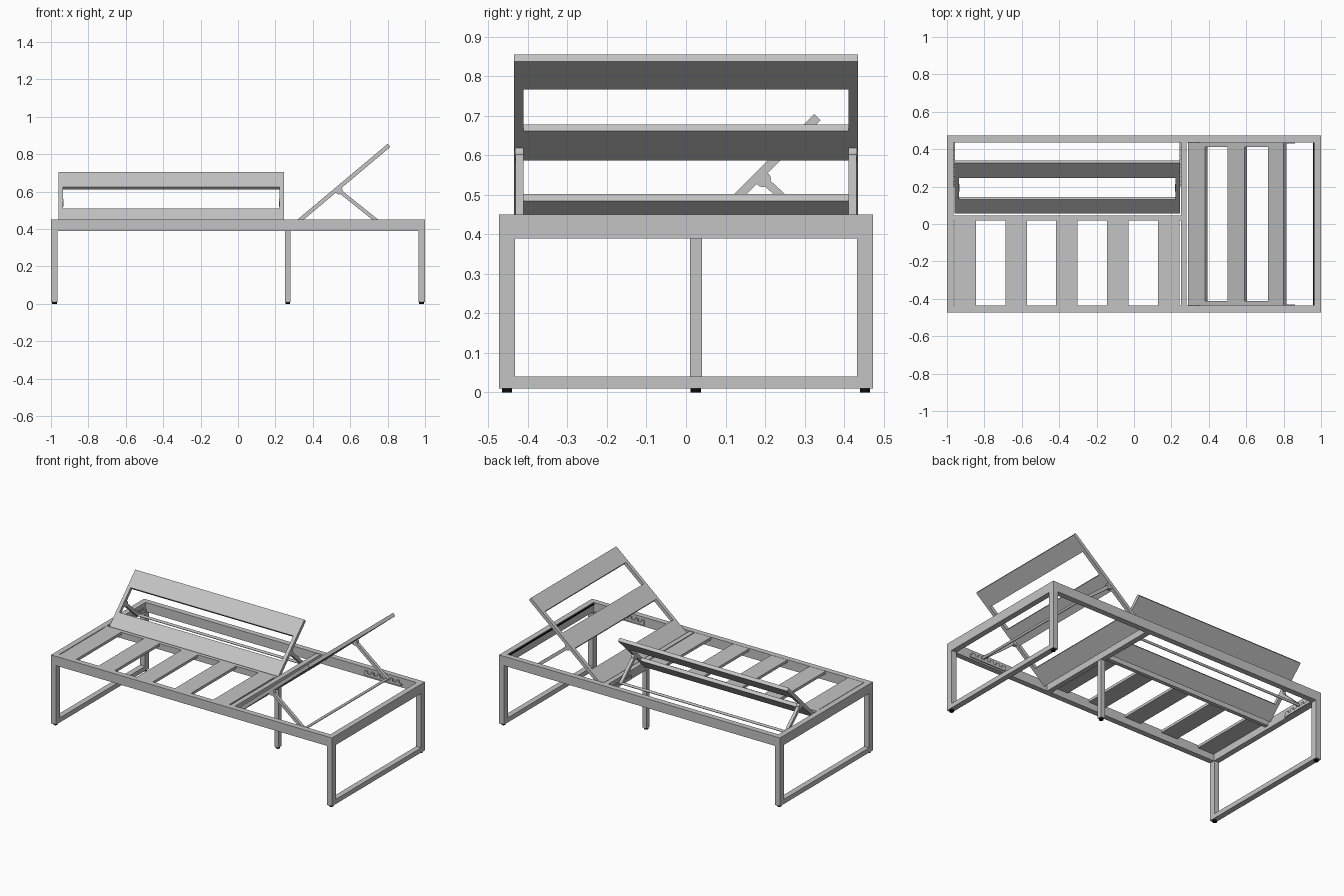
import bpy
from math import radians
from mathutils import Matrix, Vector

if "Cube" in bpy.data.objects:
    bpy.data.objects.remove(bpy.data.objects["Cube"])


def material(name, value):
    m = bpy.data.materials.new(name)
    m.use_nodes = True
    m.diffuse_color = (value, value, value, 1)
    m.node_tree.nodes["Principled BSDF"].inputs["Base Color"].default_value = (value, value, value, 1)
    return m


GREY = material("light grey metal", 0.55)
BLACK = material("black rubber", 0.004)


def box(name, x, y, z, mat=GREY, matrix=Matrix()):
    """Box spanning the given (low, high) ranges, placed by a matrix."""
    bpy.ops.mesh.primitive_cube_add(size=1)
    ob = bpy.context.object
    ob.name = name
    centre = Vector([(a + b) / 2 for a, b in (x, y, z)])
    size = Matrix.Diagonal([b - a for a, b in (x, y, z)] + [1])
    ob.data.transform(matrix @ Matrix.Translation(centre) @ size)
    ob.data.materials.append(mat)
    return ob


def rod(name, p, q, radius, mat=GREY, sides=16):
    """Round bar from p to q."""
    p, q = Vector(p), Vector(q)
    bpy.ops.mesh.primitive_cylinder_add(radius=radius, depth=(q - p).length, vertices=sides)
    ob = bpy.context.object
    ob.name = name
    turn = (q - p).to_track_quat("Z", "Y").to_matrix().to_4x4()
    ob.data.transform(Matrix.Translation((p + q) / 2) @ turn)
    ob.data.materials.append(mat)
    bpy.ops.object.shade_smooth_by_angle()
    return ob


# Outer frame, end leg loops and feet
T = 0.036
HALF = 0.473
TOP, UNDER = 0.45, 0.39
for side, s in (("front", -1), ("back", 1)):
    box(side + "_rail", (-1, 1), sorted((s * HALF, s * (HALF - T))), (UNDER, TOP))
for side, s in (("right", -1), ("left", 1)):
    xs = sorted((s, s * (1 - T)))
    box(side + "_end_rail", xs, (T - HALF, HALF - T), (UNDER, TOP))
    box(side + "_floor_bar", xs, (0.04 - HALF, HALF - 0.04), (0.01, 0.04))
    for end, e in (("front", -1), ("back", 1)):
        box(f"{side}_{end}_leg", xs, sorted((e * HALF, e * (HALF - 0.04))), (0.01, UNDER))
        x, y = s * 0.982, e * 0.453
        rod(f"{side}_{end}_foot", (x, y, 0), (x, y, 0.012), 0.013, BLACK)

# Inner beams and middle leg
box("cross_beam", (0.25, 0.282), (T - HALF, HALF - T), (UNDER, 0.447))
box("long_beam", (T - 1, 0.25), (0.02, 0.045), (0.41, 0.449))
box("middle_leg", (0.252, 0.28), (0.01, 0.04), (0.01, UNDER))
rod("middle_foot", (0.266, 0.025, 0), (0.266, 0.025, 0.012), 0.013, BLACK)
box("end_gap_strip", (0.958, 0.964), (T - HALF, HALF - T), (0.437, 0.445), BLACK)

# Seat slats
for i in range(5):
    x = -0.96 + i * 0.272
    box(f"seat_slat_{i + 1}", (x, x + 0.115), (T - HALF, 0.02), (0.432, 0.449))


def panel(name, origin, angle, spin, half, length, planks, thick=0.022, tube=0.023):
    """Sloping back: two side tubes with planks between them."""
    m = (Matrix.Translation(origin) @ Matrix.Rotation(radians(spin), 4, "Z")
         @ Matrix.Rotation(radians(angle), 4, "X"))
    for i, s in enumerate((-1, 1)):
        box(f"{name}_side_tube_{i + 1}", sorted((s * half, s * (half - tube))),
            (0, length), (-thick, 0), matrix=m)
    for i, span in enumerate(planks):
        box(f"{name}_plank_{i + 1}", (tube - half, half - tube), span, (-thick, 0), matrix=m)


def strut(name, top, foot, across, half):
    """Prop frame: a bar and a pivot lug at each side, joined by a rod."""
    top, foot, across = Vector(top), Vector(foot), Vector(across)
    length = (foot - top).length
    z = (foot - top).normalized()
    m = Matrix((across, z.cross(across), z)).transposed().to_4x4()
    for i, s in enumerate((-1, 1)):
        place = Matrix.Translation(top + across * s * half) @ m
        box(f"{name}_bar_{i + 1}", (-0.01, 0.01), (-0.01, 0.01), (0, length), matrix=place)
        c = top + across * s * half
        rod(f"{name}_lug_{i + 1}", c - across * 0.011, c + across * 0.011, 0.02)
    rod(name + "_rod", foot - across * (half + 0.012), foot + across * (half + 0.012), 0.008)


# Side backrest along the seat, and its prop
panel("side_back", (-0.357, 0.055, 0.435), 45, 0, 0.602, 0.382,
      ((0, 0.106), (0.269, 0.382)))
strut("side_prop", (-0.357, 0.195, 0.54), (-0.357, 0.327, 0.418), (1, 0, 0), 0.588)

# Lounger headrest and its prop
panel("head_back", (0.29, 0, 0.427), 40, -90, 0.435, 0.666,
      ((0, 0.117), (0.275, 0.392), (0.555, 0.666)))
strut("head_prop", (0.54, 0, 0.605), (0.765, 0, 0.425), (0, 1, 0), 0.422)

# Notched racks that catch the prop rods
for i, s in enumerate((-1, 1)):
    ys = sorted((s * 0.437, s * 0.43))
    box(f"head_rack_{i + 1}", (0.6, 0.86), ys, (0.4, 0.416))
    for k in range(6):
        x = 0.6 + k * 0.045
        box(f"head_rack_{i + 1}_tooth_{k + 1}", (x, x + 0.02), ys, (0.416, 0.432))
for i, x in enumerate((-0.964, 0.243)):
    xs = (x, x + 0.007)
    box(f"side_rack_{i + 1}", xs, (0.2, HALF - T), (0.394, 0.41))
    for k in range(5):
        y = 0.21 + k * 0.045
        box(f"side_rack_{i + 1}_tooth_{k + 1}", xs, (y, y + 0.02), (0.41, 0.425))
